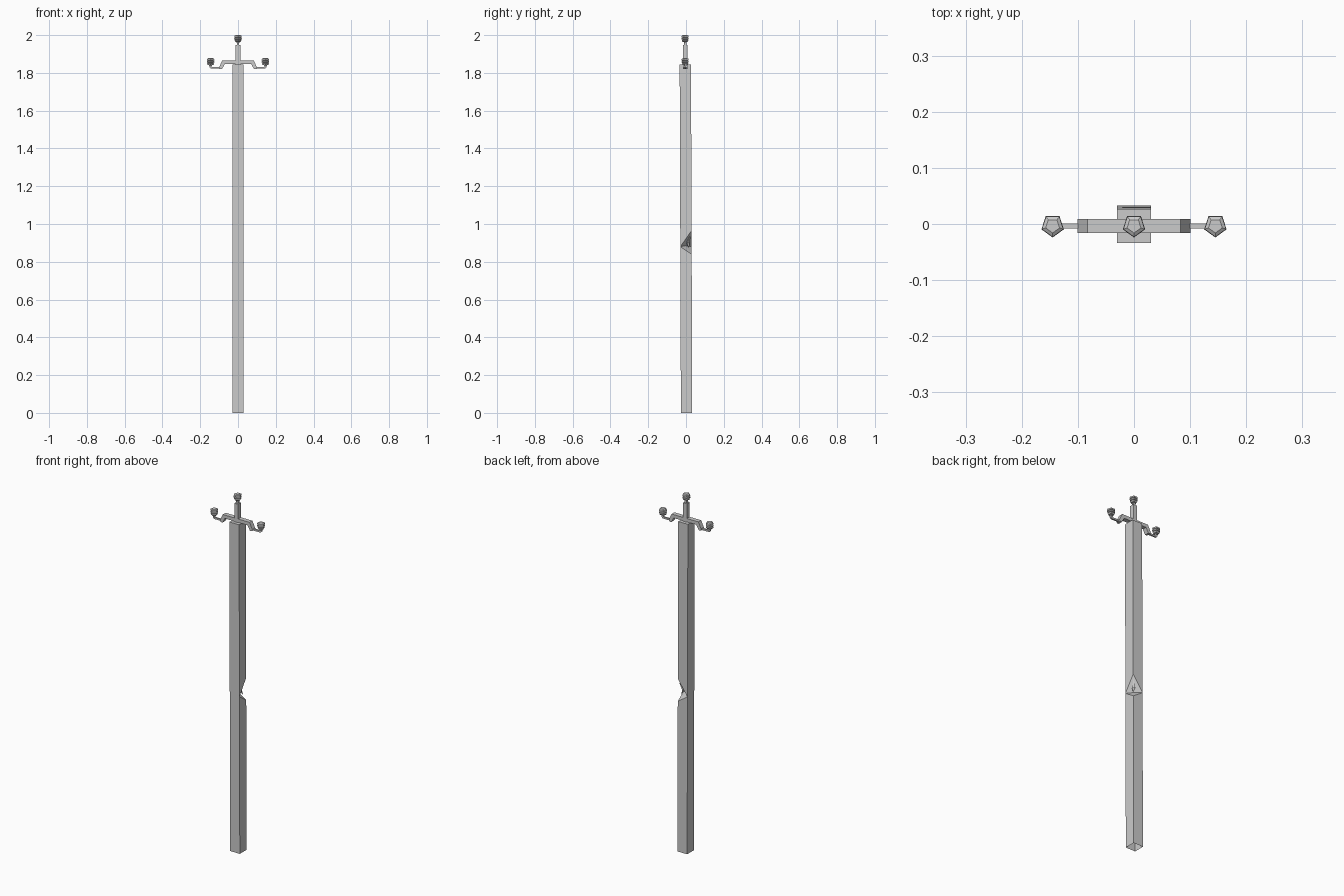
import bpy, bmesh, math
from mathutils import Vector

if "Cube" in bpy.data.objects:
    bpy.data.objects.remove(bpy.data.objects["Cube"])


def make(name, verts, faces, fix=True):
    me = bpy.data.meshes.new(name)
    me.from_pydata(verts, [], faces)
    if fix:
        bm = bmesh.new()
        bm.from_mesh(me)
        bmesh.ops.recalc_face_normals(bm, faces=bm.faces)
        bm.to_mesh(me)
        bm.free()
    ob = bpy.data.objects.new(name, me)
    bpy.context.collection.objects.link(ob)
    return ob


def box(name, x0, x1, y0, y1, z0, z1):
    v = [(x, y, z) for z in (z0, z1) for x, y in ((x0, y0), (x1, y0), (x1, y1), (x0, y1))]
    f = [(3, 2, 1, 0), (4, 5, 6, 7)] + [(i, (i + 1) % 4, (i + 1) % 4 + 4, i + 4) for i in range(4)]
    return make(name, v, f)


def extrude_profile(name, pts, y0, y1):
    n = len(pts)
    v = [(x, y0, z) for x, z in pts] + [(x, y1, z) for x, z in pts]
    f = [tuple(range(n)), tuple(range(2 * n - 1, n - 1, -1))]
    f += [(i, (i + 1) % n, (i + 1) % n + n, i + n) for i in range(n)]
    return make(name, v, f)


def insulator(name, x, y, z):
    # Five-sided stacked discs with a faceted cap
    prof = [(0.008, -0.006), (0.008, 0), (0.016, 0.001), (0.020, 0.008), (0.013, 0.010),
            (0.021, 0.013), (0.021, 0.019), (0.014, 0.021), (0.021, 0.024),
            (0.020, 0.032), (0.013, 0.036)]
    v, f = [], []
    for r, h in prof:
        for k in range(5):
            a = math.radians(-90 + 72 * k)
            v.append((x + r * math.cos(a), y + r * math.sin(a), z + h))
    for i in range(len(prof) - 1):
        for k in range(5):
            a, b = i * 5 + k, i * 5 + (k + 1) % 5
            f.append((a, b, b + 5, a + 5))
    f += [(4, 3, 2, 1, 0), tuple(range(len(v) - 5, len(v)))]
    return make(name, v, f)


# Slightly leaning square pole, open below, with one corner bitten out
W, TOP = 0.03, 1.845


def p(x, y, z):
    return (x, y + 0.003 - 0.0065 * z / TOP, z)


corners = [(-W, -W), (W, -W), (W, W), (-W, W)]
v = [p(x, y, 0) for x, y in corners] + [p(x, y, TOP) for x, y in corners]
v += [p(W, W, 0.84), p(W, W, 0.965), p(W, -W, 0.88), p(-W, W, 0.88), p(-0.002, -0.002, 0.885)]
LO, HI, R, L, IN = 8, 9, 10, 11, 12
make("pole", v, [
    (0, 1, R, 5, 4), (3, 0, 4, 7, L), (4, 5, 6, 7),
    (1, 2, LO, R), (R, HI, 6, 5), (2, 3, L, LO), (L, 7, 6, HI),
    (LO, IN, R), (LO, L, IN), (HI, R, IN), (HI, IN, L)])

# Splinter hanging in the break
make("splinter", [p(0.024, 0.026, 0.945), p(0.008, 0.020, 0.90), p(0.018, 0.006, 0.90),
                  p(0.020, 0.016, 0.872), p(0.0, 0.0, 0.90)],
     [(0, 1, 2), (1, 3, 2), (0, 4, 1), (0, 2, 4), (1, 4, 3), (2, 3, 4)])

# Drooping crossarm
half = [(0.083, 1.866), (0.101, 1.828), (0.096, 1.820), (0.085, 1.820), (0.070, 1.847)]
extrude_profile("crossarm", half + [(-x, z) for x, z in reversed(half)], -0.016, 0.009)

# Central top post and pin
box("top_post", -0.012, 0.012, -0.016, 0.009, 1.845, 1.948)
box("top_pin", -0.006, 0.006, -0.010, 0.003, 1.94, 1.966)
insulator("top_insulator", 0, -0.003, 1.964)

# Bent rods and side insulators
for s, side in ((-1, "left"), (1, "right")):
    rod = [(0.094, 1.831), (0.139, 1.831), (0.141, 1.845), (0.150, 1.845),
           (0.150, 1.828), (0.144, 1.822), (0.094, 1.822)]
    extrude_profile("rod_" + side, [(s * x, z) for x, z in rod], -0.008, 0.001)
    insulator("insulator_" + side, s * 0.145, -0.003, 1.842)
